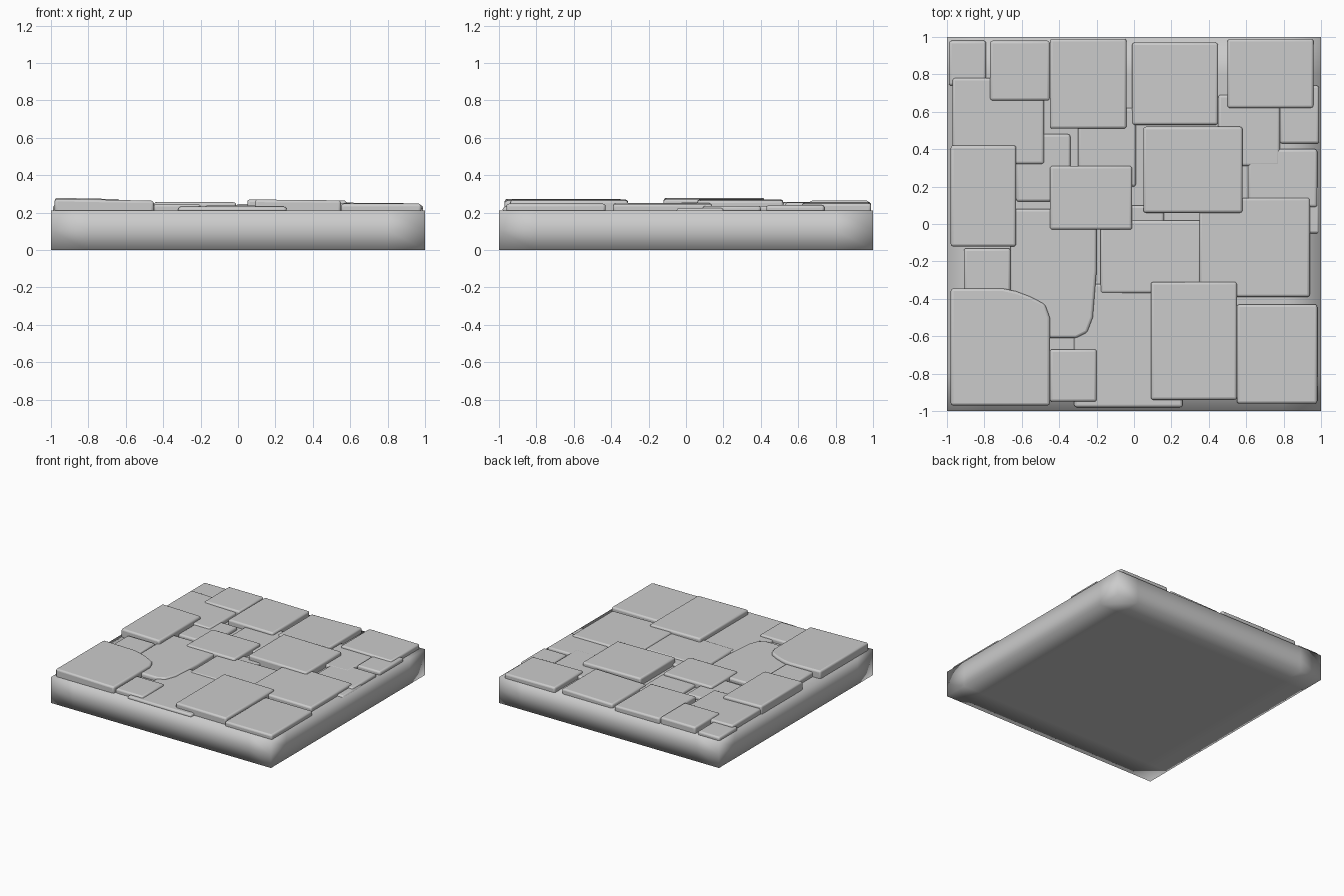
import bpy, bmesh, math
from mathutils import Vector

if "Cube" in bpy.data.objects:
    bpy.data.objects.remove(bpy.data.objects["Cube"])

BASE_TOP = 0.212


def finish(name, bm):
    bmesh.ops.recalc_face_normals(bm, faces=bm.faces)
    me = bpy.data.meshes.new(name)
    bm.to_mesh(me)
    bm.free()
    ob = bpy.data.objects.new(name, me)
    bpy.context.collection.objects.link(ob)
    for p in me.polygons:
        p.use_smooth = True
    return ob


# Base slab, gridded and fully smooth so the shading rolls over the edges
def base_slab():
    bm = bmesh.new()
    bmesh.ops.create_cube(bm, size=1)
    for v in bm.verts:
        v.co = Vector((v.co.x * 2, v.co.y * 2, (v.co.z + 0.5) * BASE_TOP))
    cuts = [(axis, -1 + 0.2 * i) for axis in (0, 1) for i in range(1, 10)]
    cuts.append((2, BASE_TOP / 2))
    for axis, d in cuts:
        n = Vector((0, 0, 0))
        n[axis] = 1
        bmesh.ops.bisect_plane(bm, geom=bm.verts[:] + bm.edges[:] + bm.faces[:],
                               plane_co=n * d, plane_no=n)
    finish("base_slab", bm)


# Paving stone: outline extruded to a slightly tilted top, edges rounded
def stone(name, outline, top, tilt=0.0):
    cx = sum(p[0] for p in outline) / len(outline)
    bm = bmesh.new()
    bottom = bm.faces.new([bm.verts.new((x, y, 0.2)) for x, y in outline])
    ext = bmesh.ops.extrude_face_region(bm, geom=[bottom], use_keep_orig=True)
    for v in ext["geom"]:
        if isinstance(v, bmesh.types.BMVert):
            v.co.z = top + tilt * (v.co.x - cx)
    ob = finish(name, bm)
    bev = ob.modifiers.new("rounded_edges", 'BEVEL')
    bev.width = 0.014
    bev.segments = 3
    bev.limit_method = 'ANGLE'
    bev.angle_limit = math.radians(25)
    bpy.ops.object.select_all(action='DESELECT')
    ob.select_set(True)
    bpy.context.view_layer.objects.active = ob
    bpy.ops.object.shade_smooth_by_angle(angle=math.radians(40))


base_slab()

# Rectangular stones: x0, x1, y0, y1, top height, tilt along x
STONES = [
    (-0.98, -0.63, -0.12, 0.42, 0.276, -0.02),
    (-0.97, -0.48, 0.32, 0.78, 0.252, -0.02),
    (-0.77, -0.45, 0.66, 0.98, 0.264, 0),
    (-0.99, -0.79, 0.74, 0.98, 0.24, 0),
    (-0.45, -0.04, 0.51, 0.99, 0.255, -0.01),
    (-0.01, 0.45, 0.53, 0.97, 0.25, 0.02),
    (0.50, 0.96, 0.62, 0.99, 0.252, -0.01),
    (0.05, 0.58, 0.06, 0.52, 0.268, -0.01),
    (-0.45, -0.01, -0.03, 0.31, 0.256, 0),
    (0.35, 0.94, -0.39, 0.14, 0.25, -0.01),
    (-0.18, 0.36, -0.37, 0.02, 0.24, 0.01),
    (0.09, 0.55, -0.94, -0.31, 0.268, -0.01),
    (0.55, 0.98, -0.96, -0.43, 0.248, 0),
    (-0.32, 0.26, -0.98, -0.32, 0.232, 0),
    (-0.45, -0.20, -0.95, -0.67, 0.246, 0),
    (-0.91, -0.66, -0.36, -0.13, 0.25, 0),
    (-0.63, -0.34, 0.12, 0.48, 0.238, 0),
    (-0.30, 0.01, 0.20, 0.62, 0.234, 0),
    (0.45, 0.78, 0.31, 0.69, 0.237, 0),
    (0.78, 0.99, 0.43, 0.74, 0.24, 0),
    (0.61, 0.98, 0.09, 0.40, 0.236, 0),
    (0.80, 0.99, -0.05, 0.20, 0.225, 0),
    (-0.05, 0.16, -0.02, 0.10, 0.232, 0),
]
for i, (x0, x1, y0, y1, top, tilt) in enumerate(STONES):
    stone(f"paving_stone_{i + 1:02d}", [(x0, y0), (x1, y0), (x1, y1), (x0, y1)], top, tilt)

# Two stones with worn corners
stone("corner_stone", [(-0.98, -0.97), (-0.45, -0.97), (-0.45, -0.50), (-0.475, -0.43),
                       (-0.55, -0.39), (-0.63, -0.36), (-0.70, -0.345), (-0.98, -0.345)],
      0.268, -0.02)
stone("worn_stone", [(-0.66, -0.61), (-0.31, -0.61), (-0.25, -0.58), (-0.22, -0.50),
                     (-0.20, -0.25), (-0.20, 0.0), (-0.40, 0.08), (-0.66, 0.08)], 0.244)
